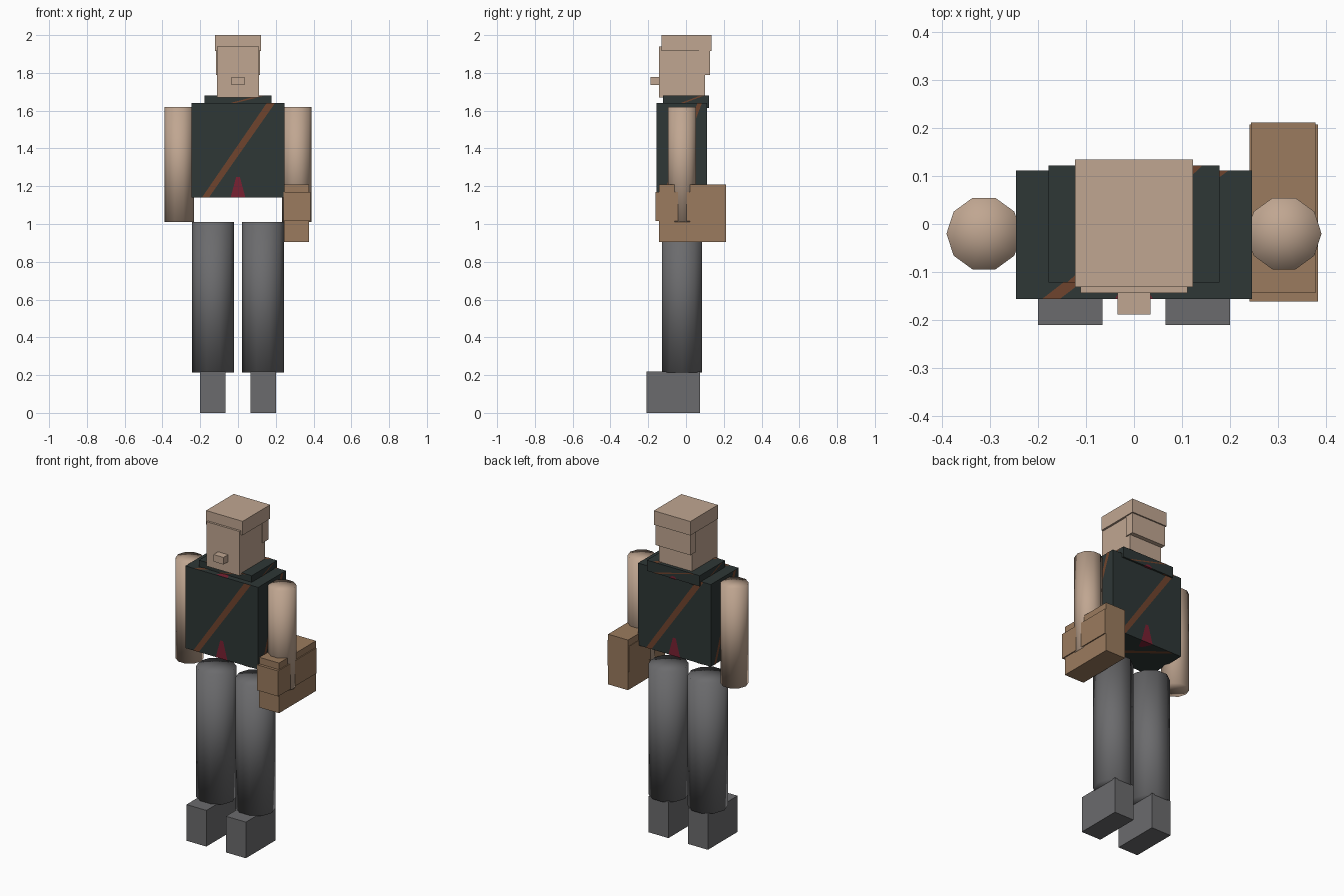
import bpy
import bmesh
from mathutils import Vector

default_cube = bpy.data.objects.get("Cube")
if default_cube:
    bpy.data.objects.remove(default_cube, do_unlink=True)


def to_linear(channel):
    value = channel / 255
    return value / 12.92 if value < 0.04045 else ((value + 0.055) / 1.055) ** 2.4


def make_material(name, red, green, blue):
    material = bpy.data.materials.new(name)
    colour = (to_linear(red), to_linear(green), to_linear(blue), 1)
    material.use_nodes = True
    material.diffuse_color = colour
    shader = material.node_tree.nodes["Principled BSDF"]
    shader.inputs["Base Color"].default_value = colour
    shader.inputs["Roughness"].default_value = 0.9
    return material


skin = make_material("skin", 192, 166, 145)
shirt_cloth = make_material("dark_green_cloth", 46, 55, 54)
trouser_grey = make_material("grey_cloth", 107, 107, 109)
leather = make_material("tan_leather", 155, 123, 94)
strap_brown = make_material("strap_brown", 111, 68, 45)
emblem_red = make_material("dark_red", 121, 33, 50)


def finish(bm, name, material, smooth=False):
    bmesh.ops.recalc_face_normals(bm, faces=bm.faces[:])
    mesh = bpy.data.meshes.new(name)
    for face in bm.faces:
        face.smooth = smooth
    bm.to_mesh(mesh)
    bm.free()
    mesh.materials.append(material)
    part = bpy.data.objects.new(name, mesh)
    bpy.context.collection.objects.link(part)
    return part


def box(name, material, x, y, z):
    """Box given by its (low, high) extent on each axis."""
    bm = bmesh.new()
    bmesh.ops.create_cube(bm, size=1)
    for vert in bm.verts:
        vert.co = [sum(span) / 2 + c * (span[1] - span[0])
                   for c, span in zip(vert.co, (x, y, z))]
    return finish(bm, name, material)


def limb(name, material, x, y, radius, z):
    """Ten-sided upright limb, softly shaded over its end caps."""
    bm = bmesh.new()
    bmesh.ops.create_cone(bm, cap_ends=True, cap_tris=True, segments=10,
                          radius1=radius, radius2=radius, depth=z[1] - z[0])
    # put a corner on the x axis
    corner = bm.verts[:][0].co if bm.verts[:][0].co.xy.length > 0.01 else bm.verts[:][2].co
    turn = Vector((1, 0)).angle_signed(corner.xy)
    for vert in bm.verts:
        flat = vert.co.xy
        if flat.length > 0.01:
            flat = Vector((flat.x, flat.y))
            from_axis = Vector((1, 0)).angle_signed(flat) - turn
            vert.co.xy = (radius * cos(from_axis), radius * sin(from_axis))
        vert.co += Vector((x, y, sum(z) / 2))
    return finish(bm, name, material, smooth=True)


from math import cos, sin

# Outward normal with the right and up direction of each face of a box
FACES = [((0, -1, 0), (1, 0, 0), (0, 0, 1)), ((0, 1, 0), (-1, 0, 0), (0, 0, 1)),
         ((1, 0, 0), (0, 1, 0), (0, 0, 1)), ((-1, 0, 0), (0, -1, 0), (0, 0, 1)),
         ((0, 0, 1), (1, 0, 0), (0, 1, 0)), ((0, 0, -1), (1, 0, 0), (0, -1, 0))]


def decal(name, material, spans, outline):
    """Repeat a flat outline (fractions of the face) on all sides of a box."""
    centre = Vector([sum(s) / 2 for s in spans])
    half = Vector([(s[1] - s[0]) / 2 for s in spans])
    bm = bmesh.new()
    for normal, right, up in FACES:
        corners = []
        for u, v in outline:
            offset = Vector(normal) + Vector(right) * (2 * u - 1) + Vector(up) * (2 * v - 1)
            point = centre + offset * half + Vector(normal) * 0.0015
            corners.append(bm.verts.new(point))
        bm.faces.new(corners)
    mesh = bpy.data.meshes.new(name)
    bm.to_mesh(mesh)
    bm.free()
    mesh.materials.append(material)
    bpy.context.collection.objects.link(bpy.data.objects.new(name, mesh))


# Torso and collar with a diagonal strap and a small emblem
STRAP = [(0.11, 0), (0.185, 0), (0.9, 1), (0.81, 1)]
EMBLEM = [(0.42, 0), (0.58, 0), (0.52, 0.22), (0.48, 0.22)]
clothing = {
    "torso": ((-0.245, 0.245), (-0.156, 0.111), (1.14, 1.64)),
    "collar": ((-0.178, 0.178), (-0.122, 0.122), (1.615, 1.68)),
}
for part_name, spans in clothing.items():
    box(part_name, shirt_cloth, *spans)
    decal(part_name + "_strap", strap_brown, spans, STRAP)
    decal(part_name + "_emblem", emblem_red, spans, EMBLEM)

# Head
box("head", skin, (-0.111, 0.111), (-0.144, 0.1), (1.67, 1.94))
box("head_top", skin, (-0.123, 0.123), (-0.131, 0.134), (1.915, 2))
box("head_back", skin, (-0.117, 0.117), (0.07, 0.126), (1.79, 1.92))
box("nose", skin, (-0.034, 0.034), (-0.188, -0.14), (1.735, 1.778))

# Arms, legs and feet
for side, sign in (("left", 1), ("right", -1)):
    limb(side + "_arm", skin, sign * 0.312, -0.02, 0.078, (1.01, 1.62))
    limb(side + "_leg", trouser_grey, sign * 0.132, -0.021, 0.111, (0.215, 1.01))
    box(side + "_foot", trouser_grey, sorted((sign * 0.066, sign * 0.2)),
        (-0.21, 0.075), (0, 0.22))

# Bag on the left arm
box("bag", leather, (0.243, 0.377), (-0.144, 0.211), (0.905, 1.21))
box("bag_band", leather, (0.24, 0.383), (-0.161, 0.207), (1.015, 1.17))
